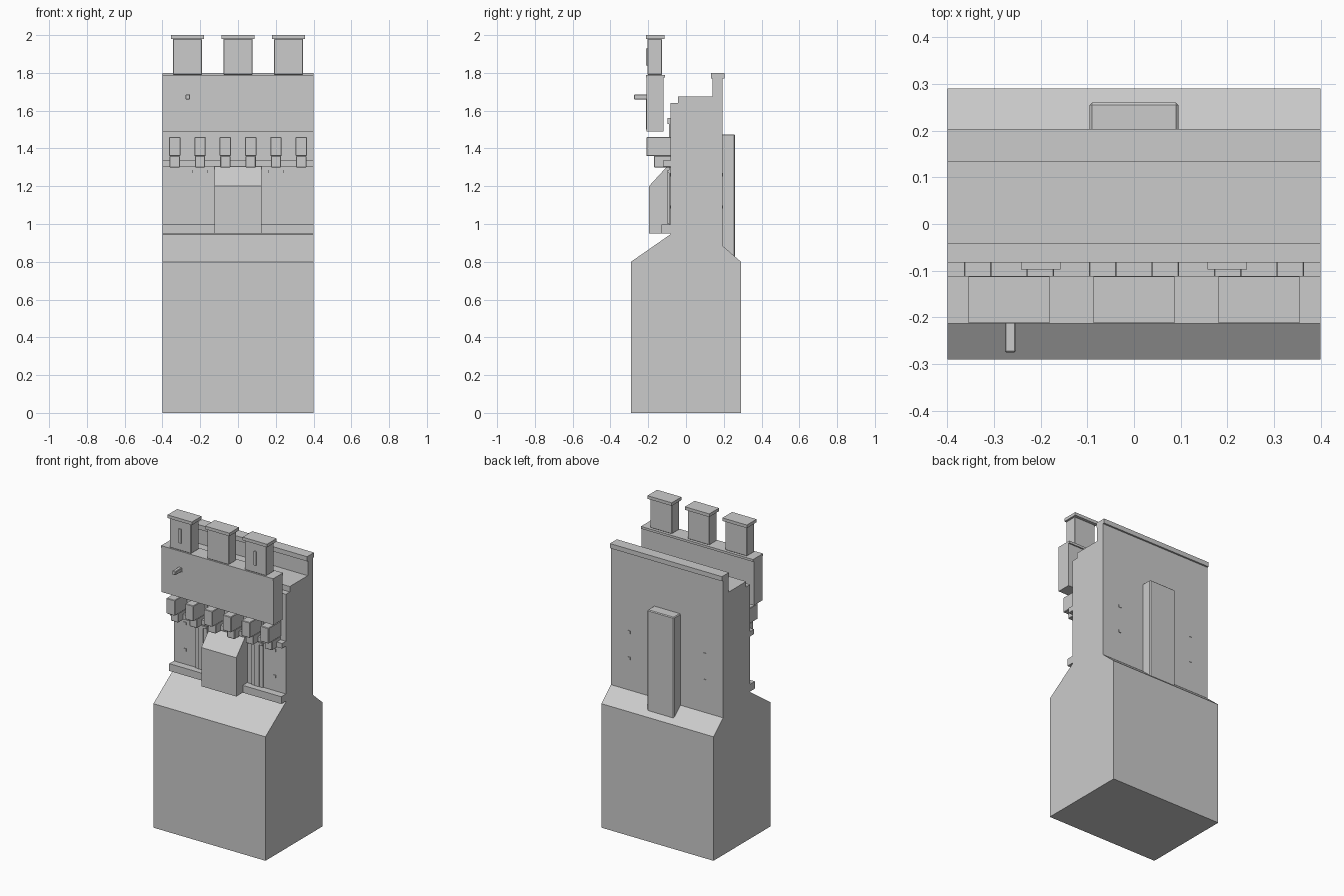
import bpy, bmesh

if "Cube" in bpy.data.objects:
    bpy.data.objects.remove(bpy.data.objects["Cube"])


def box(name, x, y, z, bevel=0.0):
    """Box from (min, max) ranges on each axis."""
    bm = bmesh.new()
    bmesh.ops.create_cube(bm, size=1)
    for v in bm.verts:
        v.co = [r[0] if c < 0 else r[1] for c, r in zip(v.co, (x, y, z))]
    if bevel:
        bmesh.ops.bevel(bm, geom=bm.edges[:], offset=bevel, segments=1, affect='EDGES')
    return finish(name, bm)


def extrude_profile(name, pts, x0, x1):
    """Extrude a (y, z) outline along x."""
    bm = bmesh.new()
    face = bm.faces.new([bm.verts.new((x0, y, z)) for y, z in pts])
    ext = bmesh.ops.extrude_face_region(bm, geom=[face])
    for v in ext['geom']:
        if isinstance(v, bmesh.types.BMVert):
            v.co.x = x1
    return finish(name, bm)


def finish(name, bm):
    bmesh.ops.recalc_face_normals(bm, faces=bm.faces[:])
    mesh = bpy.data.meshes.new(name)
    bm.to_mesh(mesh)
    bm.free()
    ob = bpy.data.objects.new(name, mesh)
    bpy.context.collection.objects.link(ob)
    return ob


def around(c, half):
    return (c - half, c + half)


FULL = (-0.4, 0.4)
WALL = -0.083  # front wall plane

# Wall with battered base, walkway and rear parapet
extrude_profile("wall_body", [
    (-0.291, 0), (0.291, 0), (0.291, 0.80), (0.193, 0.885), (0.193, 1.77),
    (0.14, 1.77), (0.14, 1.675), (-0.043, 1.675), (-0.043, 1.64),
    (WALL, 1.64), (WALL, 0.945), (-0.291, 0.80)], *FULL)
box("rear_parapet_cap", FULL, (0.133, 0.204), (1.77, 1.80))

# String courses along the front
box("lower_ledge", FULL, (-0.13, WALL + 0.01), (0.95, 0.997))
box("upper_ledge", FULL, (-0.122, WALL + 0.01), (1.305, 1.337))

# Garderobe box with sloping roof
extrude_profile("projecting_box", [
    (-0.196, 0.95), (-0.075, 0.95), (-0.075, 1.305), (-0.1, 1.305),
    (-0.196, 1.20)], -0.125, 0.125)

# Overhanging front parapet
box("front_parapet", FULL, (-0.21, -0.12), (1.49, 1.775))
box("front_coping", FULL, (-0.213, -0.112), (1.775, 1.79))

# Merlons with caps, slits on the outer two
for i, x in enumerate((-0.268, 0, 0.268)):
    box(f"merlon_{i}", around(x, 0.077), (-0.205, -0.128), (1.79, 1.98), 0.003)
    box(f"merlon_cap_{i}", around(x, 0.087), (-0.212, -0.113), (1.98, 2.0))
    if x:
        box(f"merlon_slit_{i}", around(x, 0.009), (-0.212, -0.2), (1.84, 1.93))

# Water spout and its stain strip
box("spout", around(-0.265, 0.012), (-0.275, -0.2), (1.66, 1.685), 0.003)
box("spout_stain", around(-0.265, 0.016), (-0.212, -0.2), (1.50, 1.66))

# Two-step corbels
for i in range(6):
    x = -0.335 + i * 0.134
    box(f"corbel_upper_{i}", around(x, 0.03), (-0.21, WALL + 0.01), (1.36, 1.46), 0.003)
    box(f"corbel_lower_{i}", around(x, 0.027), (-0.17, WALL + 0.01), (1.30, 1.36), 0.003)

for side, s in (("left", -1), ("right", 1)):
    # Window panels with slits
    box(f"{side}_panel", around(s * 0.2, 0.04), (-0.09, WALL + 0.01), (0.99, 1.53))
    box(f"{side}_panel_head", around(s * 0.2, 0.042), (-0.098, WALL + 0.01), (1.53, 1.56))
    box(f"{side}_slit", around(s * 0.2, 0.018), (-0.097, WALL + 0.01), (1.0, 1.27))
    box(f"{side}_slit_lintel", around(s * 0.2, 0.04), (-0.097, WALL + 0.01), (1.27, 1.285))
    # Scaffold holes front and back
    for i, z in enumerate((1.09, 1.26)):
        box(f"{side}_front_hole_{i}", around(s * 0.32, 0.009), (WALL - 0.003, WALL + 0.01), around(z, 0.009))
        box(f"{side}_back_hole_{i}", around(s * 0.27, 0.009), (0.18, 0.196), around(z, 0.009))

# Rear buttress
box("rear_buttress", (-0.095, 0.095), (0.18, 0.26), (0.82, 1.475), 0.005)
